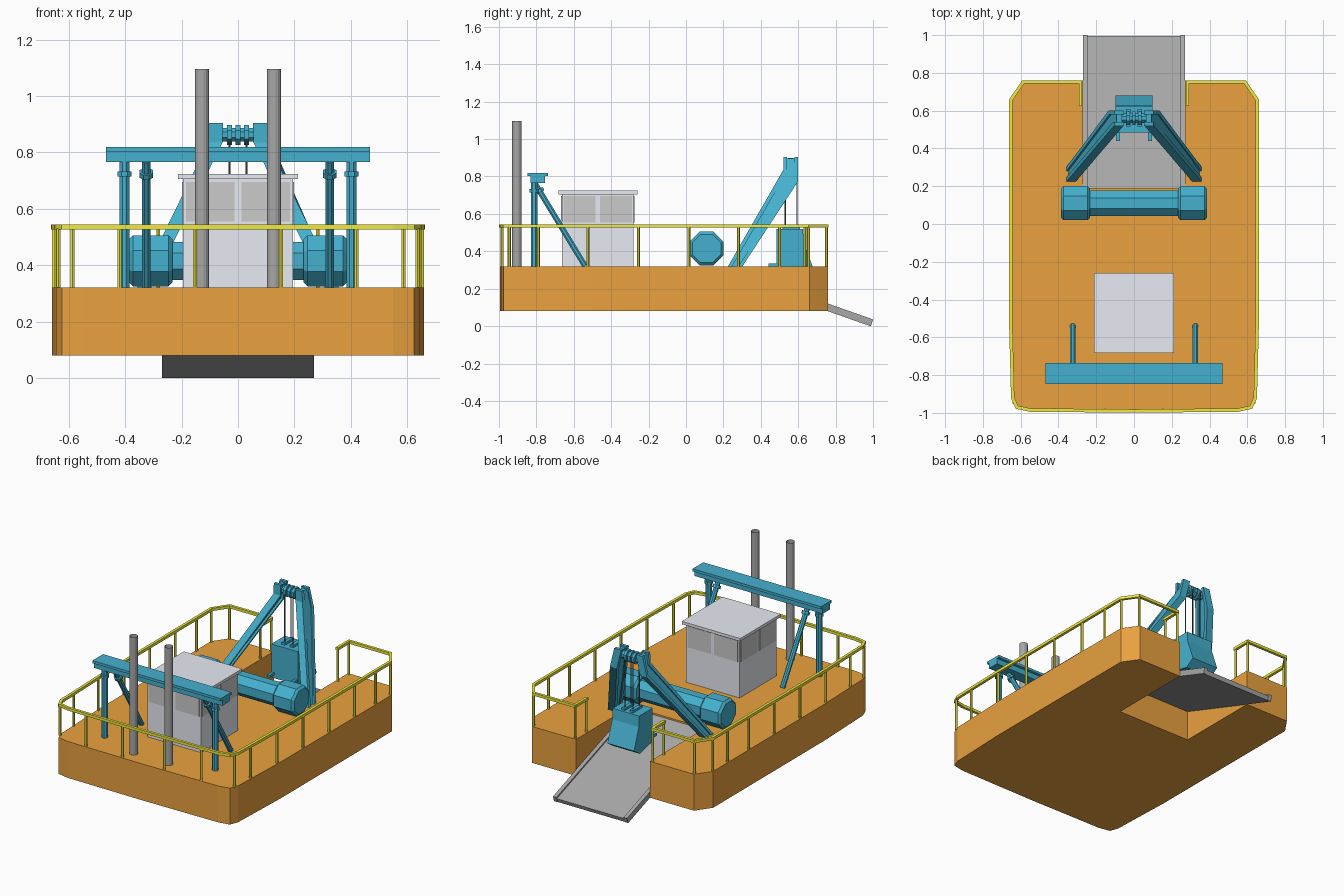
import bpy, math
from mathutils import Vector

if "Cube" in bpy.data.objects:
    bpy.data.objects.remove(bpy.data.objects["Cube"])


def mat(name, r, g, b):
    m = bpy.data.materials.new(name)
    m.diffuse_color = (r, g, b, 1)
    m.use_nodes = True
    m.node_tree.nodes["Principled BSDF"].inputs["Base Color"].default_value = m.diffuse_color
    return m


ORANGE = mat("orange", 0.82, 0.36, 0.05)
BLUE = mat("blue", 0.06, 0.44, 0.62)
YELLOW = mat("yellow", 0.88, 0.82, 0.05)
WHITE = mat("cabin_white", 0.80, 0.83, 0.89)
GLASS = mat("glass", 0.62, 0.62, 0.61)
STEEL = mat("steel", 0.39, 0.39, 0.39)
DARK = mat("cable", 0.12, 0.13, 0.15)


def mesh(name, verts, faces, m):
    me = bpy.data.meshes.new(name)
    me.from_pydata(verts, [], faces)
    me.materials.append(m)
    o = bpy.data.objects.new(name, me)
    bpy.context.collection.objects.link(o)
    return o


def loft(name, a, b, m, caps=True):
    """Join two matching outlines with side faces and end caps."""
    n = len(a)
    f = [(i, (i + 1) % n, n + (i + 1) % n, n + i) for i in range(n)]
    if caps:
        f += [tuple(reversed(range(n))), tuple(range(n, 2 * n))]
    o = mesh(name, list(a) + list(b), f, m)
    # outward normals
    import bmesh
    bm = bmesh.new()
    bm.from_mesh(o.data)
    bmesh.ops.recalc_face_normals(bm, faces=bm.faces)
    bm.to_mesh(o.data)
    bm.free()
    return o


def box(name, x, y, z, m):
    q = [(x[0], y[0]), (x[1], y[0]), (x[1], y[1]), (x[0], y[1])]
    return loft(name, [(*p, z[0]) for p in q], [(*p, z[1]) for p in q], m)


def rod(name, p, q, r, m, n=8, caps=True):
    """n-sided bar between two points, flats aligned with the axes."""
    p, q = Vector(p), Vector(q)
    d = (q - p).normalized()
    u = d.cross(Vector((0, 0, 1)) if abs(d.z) < 0.95 else Vector((0, 1, 0))).normalized()
    v = d.cross(u)
    R = r / math.cos(math.pi / n)
    ring = [R * (math.cos(t) * u + math.sin(t) * v)
            for t in (2 * math.pi * (i + 0.5) / n for i in range(n))]
    return loft(name, [p + k for k in ring], [q + k for k in ring], m, caps)


def prism(name, yz, x0, x1, m, shear=lambda z: 0):
    """Side profile in y,z extruded along x, optionally sheared by height."""
    return loft(name, [(x0 + shear(z), y, z) for y, z in yz],
                [(x1 + shear(z), y, z) for y, z in yz], m)


# Hull with stern notch
half = [(0.0, -0.995), (0.55, -0.99), (0.625, -0.975), (0.645, -0.92), (0.66, -0.5),
        (0.66, 0.66), (0.59, 0.76), (0.27, 0.76), (0.27, 0.19)]
outline = half + [(-x, y) for x, y in reversed(half[1:])]
loft("hull", [(x, y, 0.08) for x, y in outline], [(x, y, 0.32) for x, y in outline], ORANGE)

# Railing: top rail and posts on each side
rail = [(0.0, -0.99), (0.55, -0.985), (0.62, -0.97), (0.642, -0.92), (0.653, -0.5),
        (0.653, 0.655), (0.587, 0.752), (0.283, 0.752), (0.283, 0.63)]
posts = [(0.153, -0.985), (0.42, -0.983), (0.636, -0.945), (0.645, -0.79), (0.652, -0.525),
         (0.653, -0.255), (0.653, 0.015), (0.653, 0.28), (0.653, 0.5), (0.653, 0.655),
         (0.587, 0.75), (0.283, 0.75), (0.283, 0.635)]
for s in (-1, 1):
    for a, b in zip(rail, rail[1:]):
        p, q = Vector((s * a[0], a[1], 0.535)), Vector((s * b[0], b[1], 0.535))
        e = (q - p).normalized() * 0.004
        rod("top_rail", p - e, q + e, 0.009, YELLOW, 4)
    for x, y in posts:
        rod("rail_post", (s * x, y, 0.32), (s * x, y, 0.53), 0.007, YELLOW, 6)

# Cabin, roof and windows
box("cabin", (-0.195, 0.195), (-0.663, -0.28), (0.32, 0.705), WHITE)
box("cabin_roof", (-0.213, 0.213), (-0.683, -0.26), (0.705, 0.724), WHITE)
for s in (-1, 1):
    wx = sorted((s * 0.012, s * 0.184))
    box("front_window", wx, (-0.667, -0.66), (0.555, 0.695), GLASS)
    box("rear_window", wx, (-0.283, -0.276), (0.555, 0.695), GLASS)
    for y in ((-0.655, -0.484), (-0.46, -0.288)):
        box("side_window", sorted((s * 0.19, s * 0.199)), y, (0.555, 0.695), GLASS)

# Spud poles: open tubes
for s in (-1, 1):
    rod("spud_pole", (s * 0.128, -0.904, 0.32), (s * 0.128, -0.904, 1.096), 0.025, STEEL, 16, False)

# Front gantry: beam, columns, raking braces, collars
box("gantry_flange", (-0.468, 0.468), (-0.848, -0.737), (0.803, 0.82), BLUE)
box("gantry_beam", (-0.468, 0.468), (-0.832, -0.755), (0.766, 0.803), BLUE)
for s in (-1, 1):
    x = s * 0.403
    rod("gantry_column", (x, -0.812, 0.32), (x, -0.812, 0.77), 0.018, BLUE)
    rod("column_collar", (x, -0.812, 0.715), (x, -0.812, 0.733), 0.025, BLUE)
    x = s * 0.325
    rod("gantry_brace", (x, -0.812, 0.77), (x, -0.54, 0.322), 0.015, BLUE)
    rod("brace_collar", (x, -0.788, 0.732), (x, -0.778, 0.715), 0.024, BLUE)

# Winch: drum with chamfered end housings
rod("winch_drum", (-0.24, 0.11, 0.415), (0.24, 0.11, 0.415), 0.068, BLUE)
for s in (-1, 1):
    o = rod("winch_end", (s * 0.232, 0.11, 0.415), (s * 0.387, 0.11, 0.415), 0.09, BLUE)
    b = o.modifiers.new("chamfer", 'BEVEL')
    b.width, b.segments, b.limit_method, b.angle_limit = 0.014, 1, 'ANGLE', math.radians(60)

# A-frame: two leaning I-section legs that turn upright at the head
front = [(0.225, 0.32), (0.52, 0.835), (0.52, 0.905), (0.54, 0.905), (0.54, 0.825), (0.247, 0.32)]
rear = [(0.28, 0.32), (0.58, 0.785), (0.58, 0.905), (0.60, 0.905), (0.60, 0.775), (0.302, 0.32)]
web = [(0.24, 0.32), (0.53, 0.83), (0.53, 0.895), (0.59, 0.895), (0.59, 0.78), (0.29, 0.32)]
for s in (-1, 1):
    lean = lambda z, s=s: s * (0.078 + max(0, 0.84 - z) * 0.49)
    prism("frame_front_flange", front, -0.025, 0.025, BLUE, lean)
    prism("frame_rear_flange", rear, -0.025, 0.025, BLUE, lean)
    prism("frame_web", web, -0.015, 0.015, BLUE, lean)
rod("head_bar", (-0.07, 0.56, 0.862), (0.07, 0.56, 0.862), 0.024, BLUE)
for x in (-0.03, 0, 0.03):
    rod("sheave", (x - 0.009, 0.56, 0.862), (x + 0.009, 0.56, 0.862), 0.036, BLUE)

# Hoist cables
for x in (-0.03, 0.03):
    for y in (0.53, 0.594):
        rod("hoist_cable", (x, y, 0.51), (x, y, 0.86), 0.003, DARK, 6)
    box("cable_lug", (x - 0.012, x + 0.012), (0.515, 0.61), (0.515, 0.535), BLUE)

# Grab bucket with flared rear and front lips
prism("bucket", [(0.485, 0.52), (0.625, 0.52), (0.63, 0.45), (0.68, 0.31),
                 (0.62, 0.27), (0.485, 0.30)], -0.097, 0.097, BLUE)
for s in (-1, 1):
    box("bucket_lip", sorted((s * 0.075, s * 0.095)), (0.44, 0.49), (0.32, 0.336), BLUE)

# Sloping chute with side rails
prism("chute", [(0.19, 0.31), (0.995, 0.026), (0.985, 0.0), (0.19, 0.28)], -0.268, 0.268, STEEL)
for s in (-1, 1):
    prism("chute_rail", [(0.19, 0.32), (1.0, 0.036), (0.988, 0.0), (0.19, 0.28)],
          *sorted((s * 0.245, s * 0.27)), STEEL)
